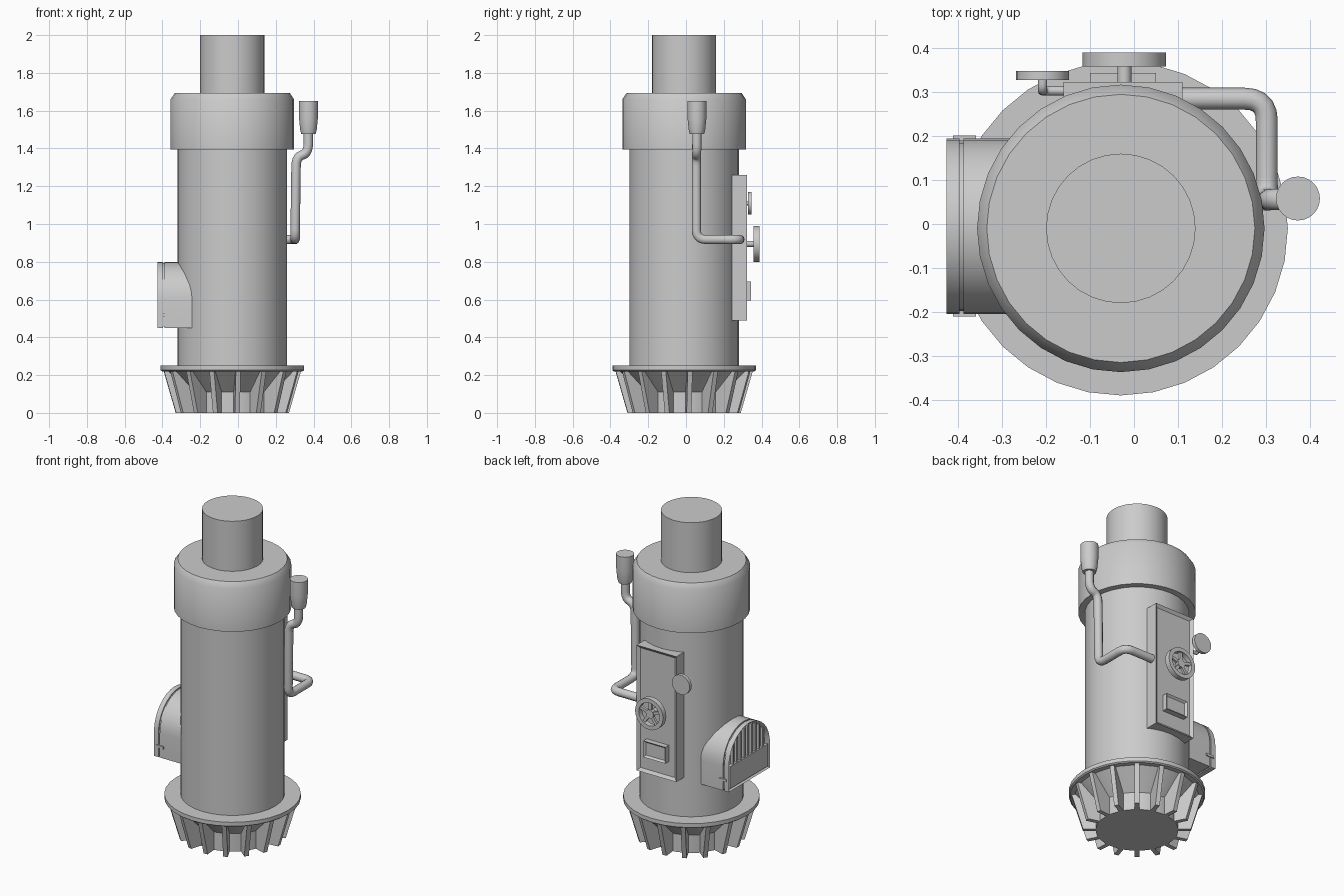
import bpy, bmesh
from math import pi, sin, cos, radians
from mathutils import Vector, Matrix

if "Cube" in bpy.data.objects:
    bpy.data.objects.remove(bpy.data.objects["Cube"])

CX, CY = -0.03, -0.01          # axis of the main drum


def finish(name, bm, smooth=True):
    bmesh.ops.recalc_face_normals(bm, faces=bm.faces)
    me = bpy.data.meshes.new(name)
    bm.to_mesh(me)
    bm.free()
    ob = bpy.data.objects.new(name, me)
    bpy.context.collection.objects.link(ob)
    if smooth:
        bpy.ops.object.select_all(action='DESELECT')
        bpy.context.view_layer.objects.active = ob
        ob.select_set(True)
        bpy.ops.object.shade_smooth_by_angle(angle=radians(35))
    return ob


def lathe(name, prof, centre, sides=32, along_y=False, closed=False):
    """Revolve (radius, height) points; open profiles get end caps."""
    bm = bmesh.new()
    rings = [[bm.verts.new((r * cos(2 * pi * i / sides), r * sin(2 * pi * i / sides), z))
              for i in range(sides)] for r, z in prof]
    pairs = list(zip(rings, rings[1:])) + ([(rings[-1], rings[0])] if closed else [])
    for a, b in pairs:
        for i in range(sides):
            j = (i + 1) % sides
            bm.faces.new((a[i], a[j], b[j], b[i]))
    if not closed:
        bm.faces.new(rings[0][::-1])
        bm.faces.new(rings[-1])
    if along_y:
        bm.transform(Matrix.Rotation(-pi / 2, 4, 'X'))
    bm.transform(Matrix.Translation(centre))
    return finish(name, bm)


def prism(pts, offset, bm=None):
    """Extrude a polygon of 3D points by an offset; returns bmesh and start face."""
    bm = bm or bmesh.new()
    face = bm.faces.new([bm.verts.new(p) for p in pts])
    new = bmesh.ops.extrude_face_region(bm, geom=[face], use_keep_orig=True)
    bmesh.ops.translate(bm, vec=offset, verts=[v for v in new['geom'] if isinstance(v, bmesh.types.BMVert)])
    bmesh.ops.recalc_face_normals(bm, faces=bm.faces)
    return bm, face


def box(bm, lo, hi):
    x, y, z = lo
    X, Y, Z = hi
    return prism([(x, Y, z), (X, Y, z), (X, Y, Z), (x, Y, Z)], (0, y - Y, 0), bm)


def pipe(name, pts, r, bend):
    """Round tube along a path with rounded corners."""
    P = [Vector(p) for p in pts]
    path = [P[0]]
    for a, b, c in zip(P, P[1:], P[2:]):
        s = b + (a - b).normalized() * min(bend, (a - b).length * .48)
        e = b + (c - b).normalized() * min(bend, (c - b).length * .48)
        for k in range(6):
            t = k / 5
            path.append(s * (1 - t) ** 2 + b * 2 * t * (1 - t) + e * t * t)
    path.append(P[-1])
    cu = bpy.data.curves.new(name, 'CURVE')
    cu.dimensions = '3D'
    cu.bevel_depth, cu.bevel_resolution, cu.use_fill_caps = r, 3, True
    sp = cu.splines.new('POLY')
    sp.points.add(len(path) - 1)
    for q, p in zip(sp.points, path):
        q.co = (*p, 1)
    sp.use_smooth = True
    ob = bpy.data.objects.new(name, cu)
    bpy.context.collection.objects.link(ob)
    bpy.ops.object.select_all(action='DESELECT')
    bpy.context.view_layer.objects.active = ob
    ob.select_set(True)
    bpy.ops.object.convert(target='MESH')
    bpy.ops.object.shade_smooth_by_angle(angle=radians(40))


# Main drum, collar, chimney
axis = (CX, CY, 0)
lathe("drum", [(.29, .24), (.29, 1.45)], axis)
lathe("collar", [(.327, 1.395), (.327, 1.66), (.305, 1.693)], axis)
lathe("chimney", [(.17, 1.6), (.17, 2.0)], axis)

# Base: flange, flared core and radial fins
lathe("base_flange", [(.372, .22), (.38, .226), (.38, .25)], axis)
lathe("base_core", [(.23, 0), (.23, .11), (.345, .222)], axis)
bm = bmesh.new()
t = .013
for i in range(16):
    a = radians(5 + 22.5 * i)
    rad, tan = Vector((cos(a), sin(a), 0)), Vector((-sin(a), cos(a), 0))
    pts = [Vector(axis) + rad * r - tan * t + Vector((0, 0, z))
           for r, z in ((.2, 0), (.3, 0), (.365, .225), (.2, .225))]
    prism(pts, tan * 2 * t, bm)
finish("base_fins", bm, False)


# Arched vent hood on the left
def arch(x, r):
    c, zc, zb = -.005, .6, .45 + (.2 - r)
    return [(x, c - r, zb), (x, c + r, zb)] + [
        (x, c + r * cos(pi * k / 16), zc + r * sin(pi * k / 16)) for k in range(17)]


finish("vent_hood", prism(arch(-.388, .2), (.15, 0, 0))[0])
finish("vent_gap", prism(arch(-.398, .193), (.012, 0, 0))[0])
bm, face = prism(arch(-.427, .2), (.03, 0, 0))
bmesh.ops.inset_individual(bm, faces=[face], thickness=.02, depth=0)
bmesh.ops.translate(bm, verts=face.verts, vec=(.022, 0, 0))
finish("vent_frame", bm)
bm = bmesh.new()
box(bm, (-.425, -.19, .465), (-.4, .18, .6))
finish("vent_lower_panel", bm, False)
bm = bmesh.new()
for k in range(-4, 5):
    y = k * .036
    box(bm, (-.42, -.005 + y - .007, .595), (-.4, -.005 + y + .007, .6 + (.185 ** 2 - y * y) ** .5))
finish("vent_bars", bm, False)
bm = bmesh.new()
for y in (-.205, .195):
    box(bm, (-.412, y - .006, .51), (-.36, y + .006, .525))
finish("vent_clips", bm, False)

# Control box on the back with recessed door
bm, face = box(None, (-.16, .2, .49), (.11, .323, 1.26))
bmesh.ops.inset_individual(bm, faces=[face], thickness=.025, depth=0)
bmesh.ops.translate(bm, verts=face.verts, vec=(0, -.014, 0))
finish("control_box", bm, False)

# Framed plate low on the door
bm, face = box(None, (-.1, .3, .595), (.05, .343, .695))
bmesh.ops.inset_individual(bm, faces=[face], thickness=.016, depth=0)
bmesh.ops.translate(bm, verts=face.verts, vec=(0, -.012, 0))
finish("door_plate", bm, False)

# Hand wheel
wc = Vector((-.022, 0, .895))
lathe("wheel_rim", [(.07, .358), (.095, .358), (.095, .39), (.07, .39)], wc, 24, True, True)
lathe("wheel_shaft", [(.016, .3), (.016, .362), (.026, .362), (.026, .385)], wc, 16, True)
bm = bmesh.new()
for k in range(5):
    a = pi / 2 + 2 * pi * k / 5
    d, n = Vector((cos(a), 0, sin(a))), Vector((-sin(a), 0, cos(a)))
    base = wc + Vector((0, .366, 0))
    prism([base + d * .01 - n * .009, base + d * .078 - n * .009,
           base + d * .078 + n * .009, base + d * .01 + n * .009], (0, .015, 0), bm)
finish("wheel_spokes", bm, False)

# Gauge beside the box
pipe("gauge_pipe", [(-.15, .303, 1.06), (-.208, .303, 1.06), (-.208, .303, 1.11), (-.208, .335, 1.11)], .011, .02)
lathe("gauge_dial", [(.06, .328), (.06, .348)], (-.208, 0, 1.11), 24, True)

# Side pipe and whistle
pipe("side_pipe", [(.09, .285, .918), (.302, .285, .918), (.302, .055, .918), (.308, .055, 1.355),
                   (.372, .057, 1.375), (.372, .057, 1.5)], .025, .05)
lathe("whistle", [(.038, 1.477), (.044, 1.5), (.05, 1.56), (.05, 1.65)], (.373, .058, 0), 24)
